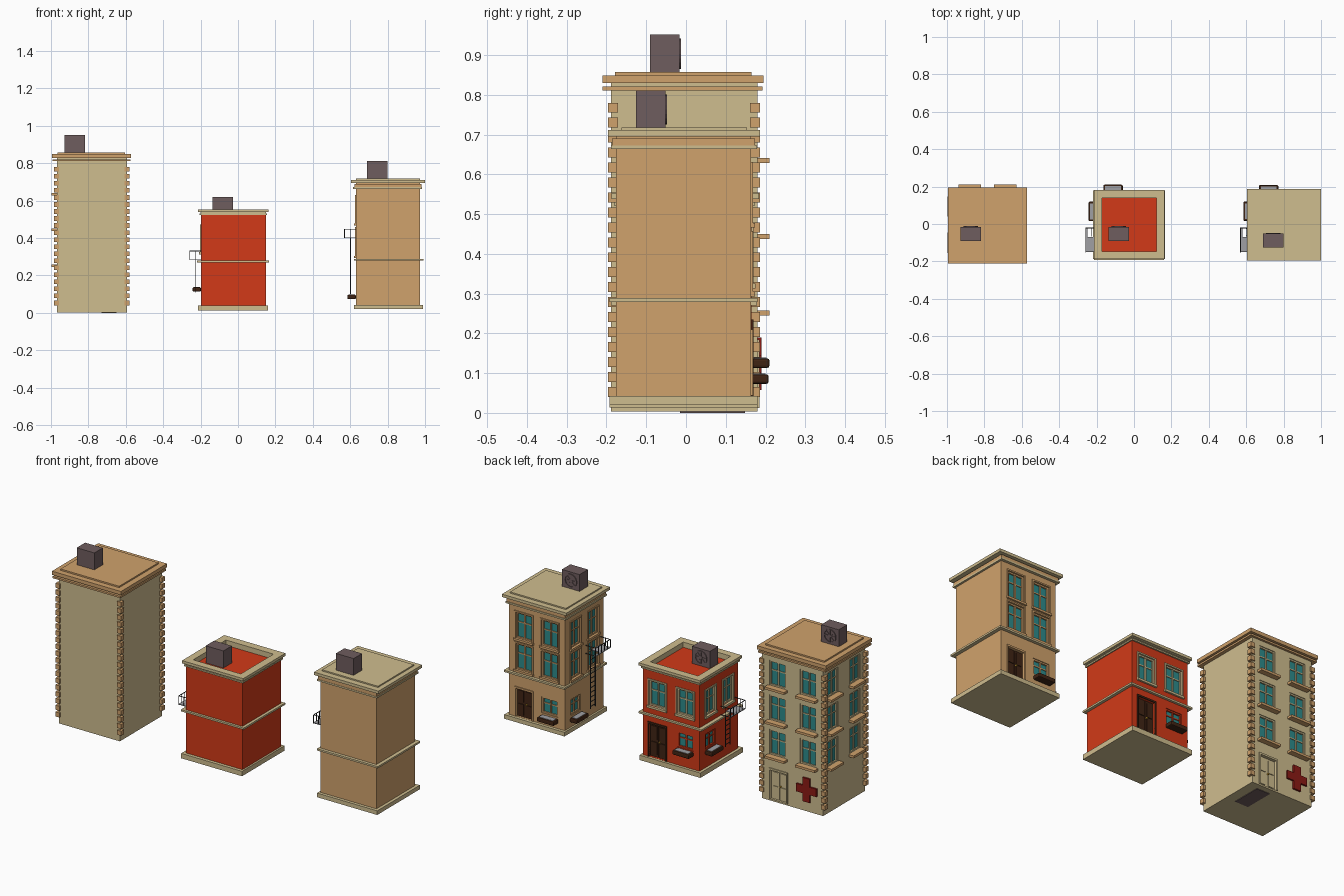
import bpy, bmesh, math
from mathutils import Matrix, Vector

if "Cube" in bpy.data.objects:
    bpy.data.objects.remove(bpy.data.objects["Cube"])


def material(name, hexa):
    m = bpy.data.materials.new(name)
    c = [int(hexa[i:i + 2], 16) / 255 for i in (0, 2, 4)]
    m.diffuse_color = [((v + .055) / 1.055) ** 2.4 for v in c] + [1]
    m.use_nodes = True
    m.node_tree.nodes["Principled BSDF"].inputs["Base Color"].default_value = m.diffuse_color
    return m


SAND, TAN, RED = material("sand", "CFBD8F"), material("tan", "D0A26C"), material("red", "D23A18")
DARK, GLASS, METAL = material("dark_metal", "6F5D5E"), material("glass", "2E8C8C"), material("rail_metal", "333333")
WOOD, SOIL, CROSS = material("wood", "402414"), material("soil", "A0A0A4"), material("cross_red", "8C1A14")
GOLD = material("gold", "D0A030")


def finish(name, bm, mat):
    me = bpy.data.meshes.new(name)
    bmesh.ops.recalc_face_normals(bm, faces=bm.faces)
    bm.to_mesh(me)
    bm.free()
    ob = bpy.data.objects.new(name, me)
    bpy.context.collection.objects.link(ob)
    me.materials.append(mat)
    return ob


def boxes(name, items, mat, bevel=0):
    """One object from boxes given as (x0, x1, y0, y1, z0, z1)."""
    bm = bmesh.new()
    for x0, x1, y0, y1, z0, z1 in items:
        mtx = Matrix.Translation(((x0 + x1) / 2, (y0 + y1) / 2, (z0 + z1) / 2)) @ \
            Matrix.Diagonal((abs(x1 - x0), abs(y1 - y0), abs(z1 - z0), 1))
        bmesh.ops.create_cube(bm, size=1, matrix=mtx)
    if bevel:
        bmesh.ops.bevel(bm, geom=bm.edges[:], offset=bevel, segments=2, profile=.5, affect='EDGES')
    return finish(name, bm, mat)


class Side:
    """A wall side: 'back' faces +y, 'left' faces -x; u runs along it, o outward."""
    def __init__(self, kind, pos):
        self.kind, self.pos = kind, pos

    def box(self, u0, u1, o0, o1, z0, z1):
        if self.kind == 'back':
            return (u0, u1, self.pos + o0, self.pos + o1, z0, z1)
        return (self.pos - o1, self.pos - o0, u0, u1, z0, z1)


REC = .018


def window(name, s, u, w, z0, z1, frame, casing=None, sill=None):
    """Recessed glass, frame and mullions; returns the opening."""
    a, b, t = u - w / 2, u + w / 2, .008
    boxes(name + "_glass", [s.box(a, b, -REC - .002, -.012, z0, z1)], GLASS)
    zm = z0 + (z1 - z0) * .62
    boxes(name + "_frame", [
        s.box(a, a + t, -REC, -.004, z0, z1), s.box(b - t, b, -REC, -.004, z0, z1),
        s.box(a, b, -REC, -.004, z0, z0 + t), s.box(a, b, -REC, -.004, z1 - t, z1),
        s.box(u - .004, u + .004, -REC, -.006, z0, z1),
        s.box(a, b, -REC, -.008, zm - .003, zm + .003)], frame)
    if casing:
        boxes(name + "_casing", [s.box(a - .008, a, -.01, .005, z0, z1),
                                 s.box(b, b + .008, -.01, .005, z0, z1),
                                 s.box(a - .008, b + .008, -.01, .005, z1, z1 + .008),
                                 s.box(a - .01, b + .01, -.01, .01, z0 - .012, z0)], casing)
    if sill:
        boxes(name + "_sill", [s.box(u - sill, u + sill, -.01, .03, z0 - .013, z0)], TAN)
    return s.box(a, b, -REC, .05, z0, z1)


def door(name, s, u, w, z0, z1, mat, casing):
    """Recessed double door with raised panels and a knob."""
    a, b = u - w / 2, u + w / 2
    boxes(name + "_leaf", [s.box(a, u - .001, -REC - .002, -.012, z0, z1),
                           s.box(u + .001, b, -REC - .002, -.012, z0, z1)], mat)
    h = z1 - z0
    boxes(name + "_panels", [s.box(u + d - w * .16, u + d + w * .16, -.013, -.008, z0 + h * p, z0 + h * q)
                             for d in (-w / 4, w / 4) for p, q in ((.07, .45), (.52, .93))], mat)
    boxes(name + "_knob", [s.box(u - .012, u - .005, -.012, -.003, z0 + h * .46, z0 + h * .5)], GOLD)
    boxes(name + "_casing", [s.box(a - .008, a, -.01, .005, z0, z1), s.box(b, b + .008, -.01, .005, z0, z1),
                             s.box(a - .008, b + .008, -.01, .005, z1, z1 + .01)], casing)
    return s.box(a, b, -REC, .05, z0, z1)


def planter(name, s, u, z):
    boxes(name + "_box", [s.box(u - .052, u + .052, 0, .045, z, z + .024)], WOOD, .006)
    boxes(name + "_soil", [s.box(u - .042, u + .042, .006, .037, z + .02, z + .026)], SOIL)


def walls(name, x0, x1, y0, y1, z0, z1, mat, openings):
    """Wall block with the openings cut in."""
    ob = boxes(name, [(x0, x1, y0, y1, z0, z1)], mat)
    cut = boxes("cutter", openings, mat)
    cut.hide_render = True
    mod = ob.modifiers.new("openings", 'BOOLEAN')
    mod.operation, mod.solver, mod.object = 'DIFFERENCE', 'EXACT', cut
    bpy.context.view_layer.objects.active = ob
    bpy.ops.object.modifier_apply(modifier=mod.name)
    bpy.data.objects.remove(cut)


def roof_fan(name, x, y, z):
    """Roof unit with a fan grille on its back."""
    boxes(name + "_unit", [(x - .054, x + .054, y - .037, y + .037, z, z + .096)], DARK)
    bm = bmesh.new()
    c, n = Vector((x, y + .037, z + .048)), 20
    rings = [[bm.verts.new(c + Vector((r * math.cos(2 * math.pi * i / n), d, r * math.sin(2 * math.pi * i / n))))
              for i in range(n)] for r, d in ((.038, 0), (.038, .004), (.032, .004), (.032, 0))]
    for j in range(4):
        p, q = rings[j], rings[(j + 1) % 4]
        for i in range(n):
            bm.faces.new((p[i], p[(i + 1) % n], q[(i + 1) % n], q[i]))
    for k in range(4):
        bmesh.ops.create_cube(bm, size=1, matrix=Matrix.Translation(c + Vector((0, .001, 0))) @
                              Matrix.Rotation(k * math.pi / 4, 4, 'Y') @ Matrix.Diagonal((.066, .003, .006, 1)))
    finish(name + "_grille", bm, DARK)


def balcony(name, s, z, h, zlow, out):
    """Fire escape: floor with ladder hatch, thin rails and a ladder."""
    y0, y1, r = -.15, -.02, .0015
    boxes(name + "_floor", [s.box(y0, -.07, 0, out, z, z + .004),
                            s.box(-.07, y1, out - .012, out, z, z + .004)], SOIL)
    bars = [s.box(y0, y1, out - 2 * r, out, zz, zz + 2 * r) for zz in (z, z + h)]
    for y in (y0, y1 - 2 * r):
        bars += [s.box(y, y + 2 * r, 0, out, zz, zz + 2 * r) for zz in (z, z + h)]
        bars.append(s.box(y, y + 2 * r, out / 2 - r, out / 2 + r, z, z + h))
    bars += [s.box(y0 + (y1 - y0) * i / 5 - r, y0 + (y1 - y0) * i / 5 + r, out - 2 * r, out, z, z + h)
             for i in range(6)]
    boxes(name + "_rails", bars, METAL)
    rungs = [s.box(y, y + .004, .026, .03, zlow, z + .004) for y in (-.066, -.026)]
    n = int((z - zlow) / .026)
    rungs += [s.box(-.066, -.022, .0265, .0295, zlow + .012 + i * .026, zlow + .015 + i * .026) for i in range(n)]
    boxes(name + "_ladder", rungs, METAL)


# Tall sand building
bk, lf = Side('back', .18), Side('left', -.968)
holes = []
for r, z in enumerate((.258, .45, .641)):
    for i, x in enumerate((-.877, -.688)):
        holes.append(window(f"tall_back_window_{r}{i}", bk, x, .1, z, z + .14, SAND, sill=.06))
    for i, y in enumerate((.094, -.1)):
        holes.append(window(f"tall_left_window_{r}{i}", lf, y, .09, z, z + .14, SAND, sill=.054))
holes.append(door("tall_door", bk, -.693, .1, .012, .175, SAND, SAND))
walls("tall_walls", -.968, -.594, -.188, .18, .003, .835, SAND, holes)
boxes("tall_cornice", [(-.992, -.575, -.21, .192, .811, .821), (-.995, -.572, -.21, .195, .829, .849),
                       (-.965, -.605, -.178, .165, .849, .857)], TAN)
boxes("tall_corner_blocks", [(x, x + .026, y, y + .025, z - .0125, z + .0125)
                             for x in (-.984, -.606) for y in (-.196, .161)
                             for z in [.053 + .0376 * i for i in range(20)]], TAN)
boxes("wall_cross", [(-.892, -.848, .178, .19, .058, .19), (-.932, -.808, .178, .1895, .102, .146)], CROSS)
boxes("floor_plate", [(-.73, -.65, -.015, .148, 0, .004)], DARK)
roof_fan("tall_fan", -.873, -.053, .855)

# Low red building
bk, lf = Side('back', .165), Side('left', -.198)
holes = [window(f"red_back_window_{i}", bk, x, .1, .325, .465, SAND, SAND) for i, x in enumerate((.06, -.112))]
holes += [window(f"red_left_window_{i}", lf, y, .085, .325, .465, SAND, SAND) for i, y in enumerate((.068, -.085))]
holes.append(window("red_shop_window_back", bk, -.112, .1, .14, .225, RED))
holes.append(window("red_shop_window_left", lf, .068, .085, .14, .225, RED))
holes.append(door("red_door", bk, .06, .1, .041, .225, WOOD, WOOD))
walls("red_walls", -.198, .15, -.175, .165, .02, .524, RED, holes)
boxes("red_trim", [(-.214, .16, -.193, .18, .013, .04), (-.219, .166, -.188, .178, .27, .28)], SAND)


def ring(x0, x1, y0, y1, z0, z1, ix0, ix1, iy0, iy1):
    return [(x0, ix0, y0, y1, z0, z1), (ix1, x1, y0, y1, z0, z1),
            (ix0, ix1, y0, iy0, z0, z1), (ix0, ix1, iy1, y1, z0, z1)]


inner = (-.172, .12, -.147, .14)
boxes("red_parapet", ring(-.213, .163, -.187, .183, .538, .553, *inner) +
      ring(-.206, .156, -.181, .173, .522, .53, *inner) +
      ring(-.2, .15, -.175, .166, .53, .538, *inner), SAND)
planter("red_back_planter", bk, -.112, .113)
planter("red_left_planter", lf, .067, .113)
balcony("red_balcony", lf, .282, .047, .11, .062)
roof_fan("red_fan", -.081, -.053, .523)

# Middle tan building
bk, lf = Side('back', .163), Side('left', .63)
holes = []
for r, z in enumerate((.305, .478)):
    for i, x in enumerate((.88, .722)):
        holes.append(window(f"tan_back_window_{r}{i}", bk, x, .1, z, z + .145, TAN, TAN))
    for i, y in enumerate((.068, -.085)):
        holes.append(window(f"tan_left_window_{r}{i}", lf, y, .085, z, z + .145, TAN, TAN))
holes.append(window("tan_shop_window_back", bk, .722, .1, .105, .195, TAN))
holes.append(window("tan_shop_window_left", lf, .068, .085, .105, .195, TAN))
holes.append(door("tan_door", bk, .88, .1, .044, .2, WOOD, TAN))
walls("tan_walls", .63, .973, -.176, .163, .03, .7, TAN, holes)
boxes("tan_trim", [(.62, .99, -.193, .18, .02, .043), (.62, .993, -.193, .18, .279, .289),
                   (.616, .984, -.188, .178, .663, .672), (.604, 1, -.196, .186, .695, .711),
                   (.63, .973, -.162, .153, .711, .718)], SAND)
boxes("tan_frieze", [(.622, .981, -.186, .174, .672, .69)], TAN)
planter("tan_back_planter", bk, .72, .073)
planter("tan_left_planter", lf, .068, .073)
balcony("tan_balcony", lf, .4, .045, .1, .062)
roof_fan("tan_fan", .744, -.089, .715)
